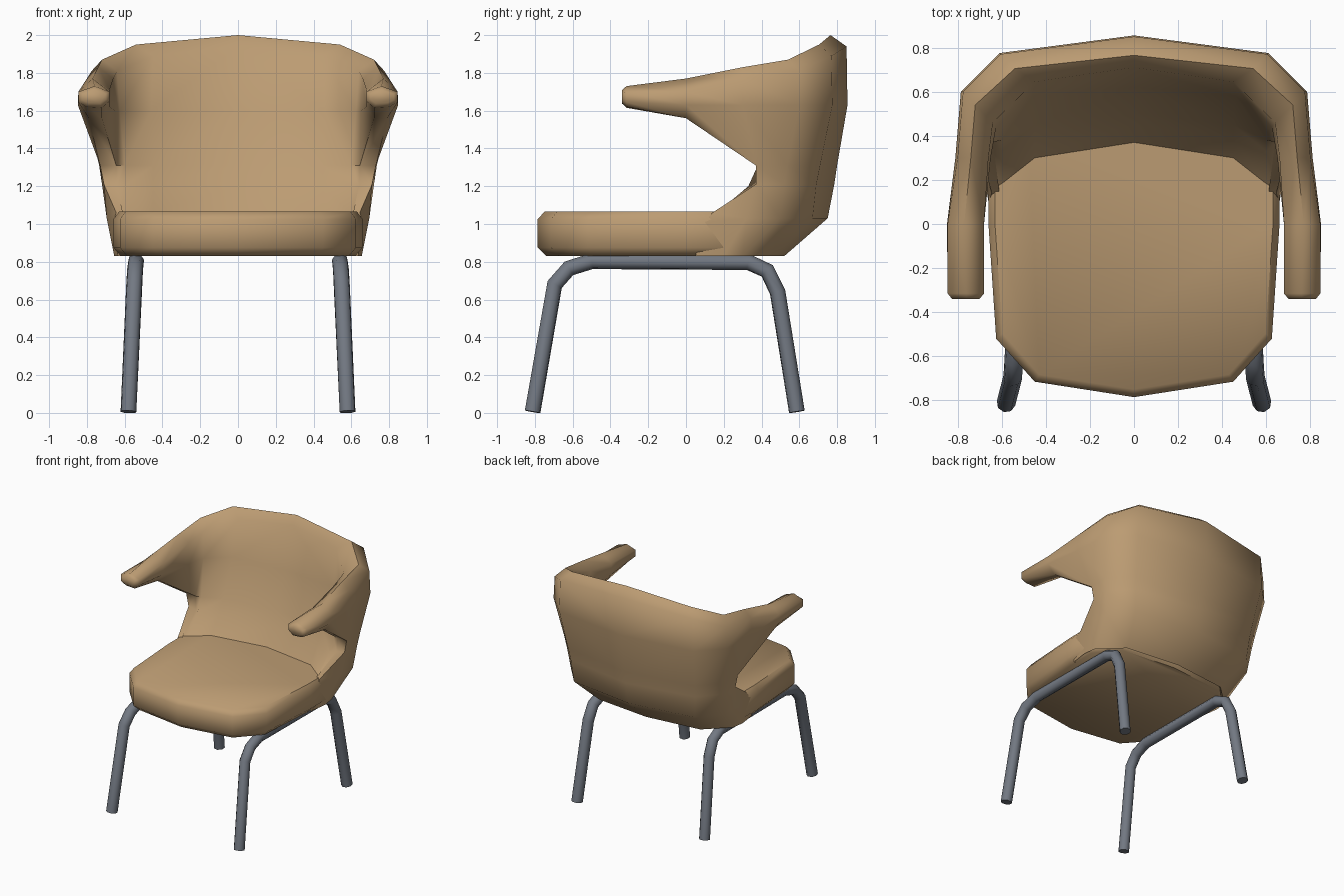
import bpy, bmesh, math

if "Cube" in bpy.data.objects:
    bpy.data.objects.remove(bpy.data.objects["Cube"])

def material(name, rgb):
    m = bpy.data.materials.new(name)
    m.diffuse_color = (*rgb, 1)
    m.use_nodes = True
    m.node_tree.nodes["Principled BSDF"].inputs["Base Color"].default_value = m.diffuse_color
    return m

TAN = material("tan upholstery", (0.50, 0.33, 0.17))
GREY = material("grey metal", (0.17, 0.19, 0.225))

def finish(bm, name, mat, angle):
    bmesh.ops.remove_doubles(bm, verts=bm.verts, dist=0.0005)
    bmesh.ops.recalc_face_normals(bm, faces=bm.faces)
    me = bpy.data.meshes.new(name)
    bm.to_mesh(me)
    bm.free()
    ob = bpy.data.objects.new(name, me)
    bpy.context.collection.objects.link(ob)
    me.materials.append(mat)
    smooth(ob, angle)
    return ob

def smooth(ob, angle):
    bpy.ops.object.select_all(action='DESELECT')
    ob.select_set(True)
    bpy.context.view_layer.objects.active = ob
    bpy.ops.object.shade_smooth_by_angle(angle=math.radians(angle))

def loft(bm, rings):
    for a, b in zip(rings, rings[1:]):
        for i in range(len(a)):
            j = (i + 1) % len(a)
            bm.faces.new((a[i], a[j], b[j], b[i]))

# seat: rounded slab, outline lofted through four levels
half = [(0, -.785), (.45, -.715), (.625, -.52), (.66, 0), (.66, .25), (.5, .45), (0, .5)]
outline = half + [(-x, y) for x, y in half[-2:0:-1]]
bm = bmesh.new()
rings = [[bm.verts.new((x * s, y * s, z)) for x, y in outline]
         for z, s in ((.83, .94), (.875, 1), (1.025, 1), (1.065, .955))]
loft(bm, rings)
bm.faces.new(rings[0])
bm.faces.new(rings[-1])
finish(bm, "seat", TAN, 50)

# backrest shell: cross-sections from the centre round to the arm notch
# each goes up the outside, over the rim, down the inside
centre = [(0, y) for y in (.52, .75, .785, .80, .855, .85, .765, .71, .62, .50, .45, .37)]
back_corner = [(.46, .47), (.55, .67), (.565, .69), (.575, .71), (.61, .775), (.605, .77),
               (.54, .705), (.45, .645), (.46, .58), (.45, .45), (.45, .39), (.45, .30)]
side_corner = [(.64, .30), (.695, .50), (.72, .52), (.735, .535), (.785, .60), (.775, .60),
               (.72, .54), (.64, .46), (.625, .44), (.60, .38), (.60, .33), (.59, .19)]
notch = [(.655, .20), (.695, .32), (.71, .37), (.73, .37), (.81, .30), (.80, .30),
         (.74, .30), (.66, .30), (.65, .30), (.645, .37), (.64, .37), (.62, .17)]
# arm sections (x, z) and the lower flank section that dies into the seat
arm = [(.79, 1.56), (.848, 1.63), (.845, 1.70), (.77, 1.77), (.68, 1.71), (.68, 1.62), (.72, 1.56)]
tip = [(.80, 1.62), (.845, 1.645), (.845, 1.70), (.76, 1.73), (.68, 1.70), (.68, 1.65), (.72, 1.615)]
flank = [(.635, .05, .83), (.66, .10, 1.01), (.645, .14, 1.06), (.61, .14, 1.06), (.60, .05, .83)]

def section(bm, pts, top, side):
    zs = [.83, 1.03, 1.21, 1.31, 1.63, top - .06, top, top - .06, 1.6, 1.31, 1.2, 1.065]
    return [bm.verts.new((side * x, y, z)) for (x, y), z in zip(pts, zs)]

bm = bmesh.new()
for side in (1, -1):
    rings = [section(bm, p, t, side) for p, t in
             ((centre, 2.0), (back_corner, 1.95), (side_corner, 1.87), (notch, 1.83))]
    loft(bm, rings)
    n = rings[-1]
    bm.faces.new((n[2], n[3], n[9], n[10]))
    # armrest
    cx, cz = .763, 1.675
    end = [(cx + (x - cx) * .75, cz + (z - cz) * .6) for x, z in tip]
    arms = [[bm.verts.new((side * x, y, z)) for x, z in pts]
            for y, pts in ((0, arm), (-.315, tip), (-.34, end))]
    loft(bm, [n[3:10]] + arms)
    bm.faces.new(arms[-1])
    # lower flank
    low = [bm.verts.new((side * x, y, z)) for x, y, z in flank]
    loft(bm, [n[:3] + n[10:], low])
    bm.faces.new(low)
finish(bm, "backrest_and_arms", TAN, 60)

# legs: one bent tube on each side
path = [(.58, -.812, .006), (.55, -.695, .68), (.545, -.62, .765), (.54, -.50, .803),
        (.54, .33, .798), (.545, .43, .752), (.55, .485, .64), (.58, .587, .006)]
for side, name in ((1, "right_leg_frame"), (-1, "left_leg_frame")):
    cu = bpy.data.curves.new(name, 'CURVE')
    cu.dimensions = '3D'
    cu.bevel_depth = .043
    cu.bevel_resolution = 2
    cu.use_fill_caps = True
    sp = cu.splines.new('POLY')
    sp.points.add(len(path) - 1)
    for p, (x, y, z) in zip(sp.points, path):
        p.co = (side * x, y, z, 1)
    ob = bpy.data.objects.new(name, cu)
    bpy.context.collection.objects.link(ob)
    cu.materials.append(GREY)
    bpy.ops.object.select_all(action='DESELECT')
    ob.select_set(True)
    bpy.context.view_layer.objects.active = ob
    bpy.ops.object.convert(target='MESH')
    smooth(bpy.context.view_layer.objects.active, 50)
